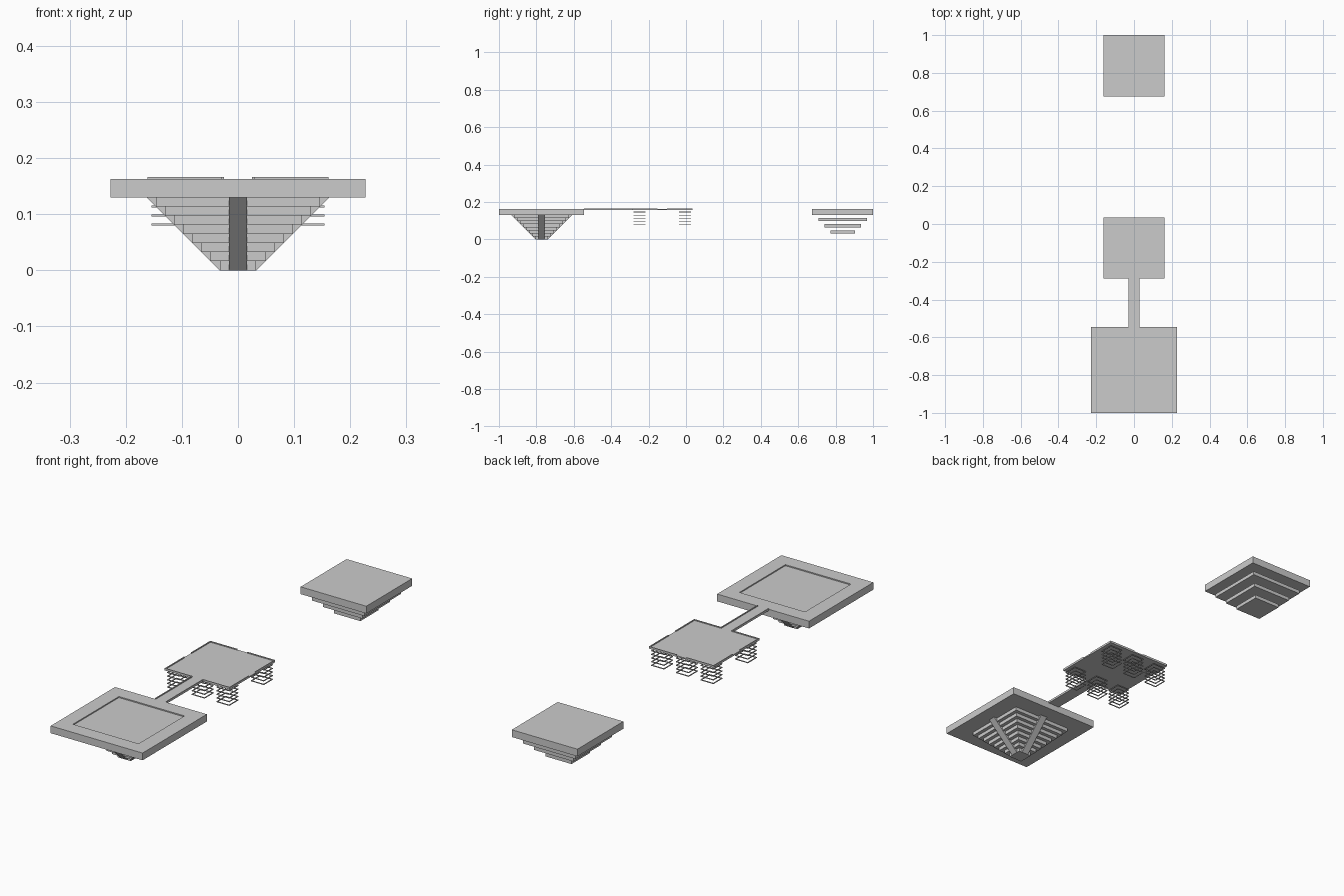
import bpy, bmesh
from mathutils import Matrix

if "Cube" in bpy.data.objects:
    bpy.data.objects.remove(bpy.data.objects["Cube"])

U = 0.01625                      # module: one step height / width
SLAB_Y, DECK_Y, BLOCK_Y = -0.7725, -0.1275, 0.8375


def finish(name, bm):
    bmesh.ops.recalc_face_normals(bm, faces=bm.faces)
    mesh = bpy.data.meshes.new(name)
    bm.to_mesh(mesh)
    bm.free()
    obj = bpy.data.objects.new(name, mesh)
    bpy.context.collection.objects.link(obj)
    return obj


def add_box(bm, x0, x1, y0, y1, z0, z1):
    m = Matrix.Translation(((x0 + x1) / 2, (y0 + y1) / 2, (z0 + z1) / 2)) \
        @ Matrix.Diagonal((x1 - x0, y1 - y0, z1 - z0, 1))
    bmesh.ops.create_cube(bm, size=1, matrix=m)


def square_lathe(name, profile, cy):
    """Stack square loops (half width, z) into one closed surface."""
    bm = bmesh.new()
    loops = [[bm.verts.new((sx * h, cy + sy * h, z))
              for sx, sy in ((-1, -1), (1, -1), (1, 1), (-1, 1))] for h, z in profile]
    for a, b in zip(loops, loops[1:]):
        for i in range(4):
            j = (i + 1) % 4
            bm.faces.new((a[i], a[j], b[j], b[i]))
    bm.faces.new(loops[0])
    bm.faces.new(loops[-1])
    return finish(name, bm)


# Front slab with a shallow square basin on top
square_lathe("basin_slab", [(14 * U, 8 * U), (14 * U, 10 * U), (10 * U, 10 * U),
                            (10 * U, 10 * U - 0.005)], SLAB_Y)

# Inverted stepped pyramid under the slab
steps = []
for k in range(8):
    steps += [((2 + k) * U, k * U), ((2 + k) * U, (k + 1) * U)]
square_lathe("stepped_underside", steps, SLAB_Y)

# Four sloping ribs running up the pyramid
bm = bmesh.new()
for q in range(4):
    rot = Matrix.Translation((0, SLAB_Y, 0)) @ Matrix.Rotation(q * 1.57079633, 4, 'Z')
    sides = [[bm.verts.new(rot @ Matrix.Translation((x, s * U, z)).to_translation())
              for x, z in ((U, 0), (2 * U, 0), (10 * U, 8 * U), (9 * U, 8 * U))]
             for s in (-1, 1)]
    bm.faces.new(sides[0])
    bm.faces.new(sides[1])
    for i in range(4):
        j = (i + 1) % 4
        bm.faces.new((sides[0][i], sides[0][j], sides[1][j], sides[1][i]))
finish("pyramid_ribs", bm)

# Middle deck and the bridge leading to it
H, GAP, RIM = 0.161, 0.025, 0.004
Z0, Z1, Z2 = 0.157, 0.1625, 0.1665
edge = DECK_Y - H
slab_back = SLAB_Y + 14 * U
bm = bmesh.new()
add_box(bm, -H, H, edge, DECK_Y + H, Z0, Z1)
finish("middle_deck", bm)
bm = bmesh.new()
add_box(bm, -GAP - RIM, GAP + RIM, slab_back, edge, Z0, Z1)
finish("bridge", bm)

# Raised rims, open in the middle of each deck side
bm = bmesh.new()
for s in (-1, 1):
    for t in (-1, 1):
        xs = sorted((s * GAP, s * H))
        ys = sorted((DECK_Y + t * H, DECK_Y + t * (H - RIM)))
        add_box(bm, *xs, *ys, Z1, Z2)
        xs = sorted((s * H, s * (H - RIM)))
        ys = sorted((DECK_Y + t * GAP, DECK_Y + t * (H - RIM)))
        add_box(bm, *xs, *ys, Z1, Z2)
    add_box(bm, *sorted((s * GAP, s * (GAP + RIM))), slab_back, edge, Z1, Z2)
finish("deck_rims", bm)

# Thin square rings hanging in stacks below the deck
bm = bmesh.new()
R, T = 0.032, 0.0035
for cx in (-0.122, 0, 0.122):
    for cy in (DECK_Y - 0.122, DECK_Y + 0.122):
        for level in range(5, 10):
            z0, z1 = level * U - T / 2, level * U + T / 2
            for s in (-1, 1):
                add_box(bm, cx - R, cx + R, *sorted((cy + s * R, cy + s * (R - T))), z0, z1)
                add_box(bm, *sorted((cx + s * R, cx + s * (R - T))),
                        cy - R + T, cy + R - T, z0, z1)
finish("hanging_rings", bm)

# Rear block with floating plates shrinking downward
for name, half, z0, z1 in (("rear_block", 10, 8, 10), ("rear_plate_upper", 8, 6, 7),
                           ("rear_plate_middle", 6, 4, 5), ("rear_plate_lower", 4, 2, 3)):
    square_lathe(name, [(half * U, z0 * U), (half * U, z1 * U)], BLOCK_Y)
